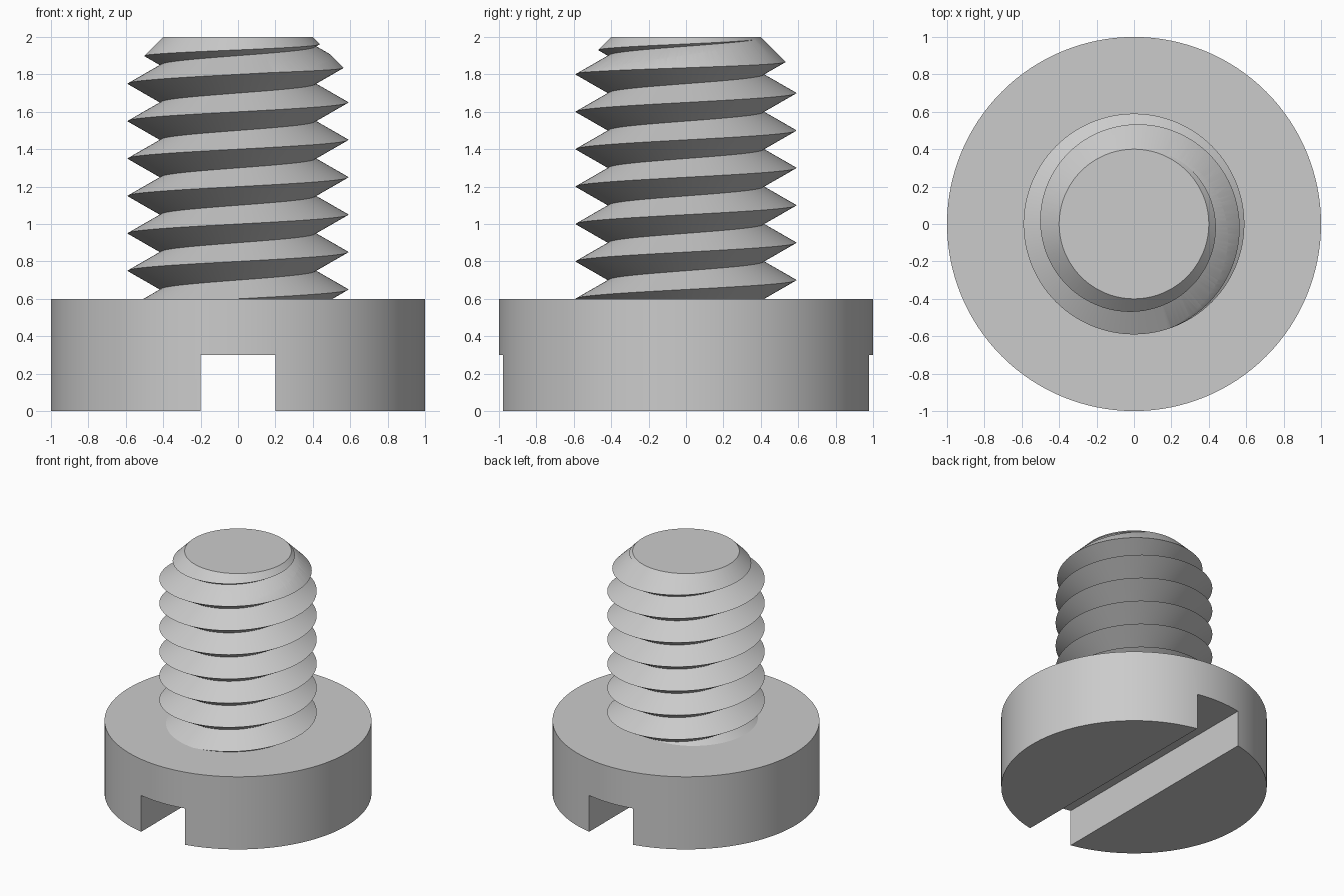
import bpy, bmesh
from math import cos, sin, tau, radians

cube = bpy.data.objects.get("Cube")
if cube:
    bpy.data.objects.remove(cube, do_unlink=True)

SEGMENTS = 128
PITCH, CREST, ROOT = 0.2, 0.59, 0.415

steel = bpy.data.materials.new("grey steel")
steel.use_nodes = True
grey = (0.6, 0.6, 0.6, 1)
steel.diffuse_color = grey
steel.node_tree.nodes["Principled BSDF"].inputs["Base Color"].default_value = grey


def make_object(name, bm):
    bmesh.ops.recalc_face_normals(bm, faces=bm.faces)
    mesh = bpy.data.meshes.new(name)
    bm.to_mesh(mesh)
    bm.free()
    obj = bpy.data.objects.new(name, mesh)
    bpy.context.collection.objects.link(obj)
    mesh.materials.append(steel)
    return obj


def lathe(name, profile):
    """Closed solid of revolution from (radius, height) pairs."""
    bm = bmesh.new()
    rings = [[bm.verts.new((r * cos(tau * i / SEGMENTS), r * sin(tau * i / SEGMENTS), z))
              for i in range(SEGMENTS)] for r, z in profile]
    for low, high in zip(rings, rings[1:]):
        for i in range(SEGMENTS):
            k = (i + 1) % SEGMENTS
            bm.faces.new((low[i], low[k], high[k], high[i]))
    bm.faces.new(rings[0])
    bm.faces.new(rings[-1])
    return make_object(name, bm)


def helical_rod(name, start, rows):
    """Solid V-thread rod; each turn climbs two rows."""
    bm = bmesh.new()
    columns = []
    for i in range(SEGMENTS):
        a = tau * i / SEGMENTS
        column = []
        for j in range(rows + 1):
            r = ROOT if j % 2 else CREST
            z = start + PITCH * (i / SEGMENTS + j / 2)
            column.append(bm.verts.new((r * cos(a), r * sin(a), z)))
        columns.append(column)
    columns.append(columns[0][2:])  # the last column meets the first one turn up
    for left, right in zip(columns, columns[1:]):
        for j in range(min(len(left), len(right)) - 1):
            bm.faces.new((left[j], right[j], right[j + 1], left[j + 1]))
    # close both ends with fans
    top = start + PITCH * rows / 2
    tips = [bm.verts.new((0, 0, start)), bm.verts.new((0, 0, top + PITCH))]
    for edge in [e for e in bm.edges if e.is_boundary]:
        tip = tips[edge.verts[0].co.z > (start + top) / 2]
        bm.faces.new((*edge.verts, tip))
    return make_object(name, bm)


def combine(obj, cutter, operation):
    """Apply a boolean and discard the helper."""
    cutter.hide_render = True
    mod = obj.modifiers.new(operation.lower(), "BOOLEAN")
    mod.operation, mod.object, mod.solver = operation, cutter, "EXACT"
    bpy.ops.object.select_all(action="DESELECT")
    bpy.context.view_layer.objects.active = obj
    obj.select_set(True)
    bpy.ops.object.modifier_apply(modifier=mod.name)
    bpy.data.objects.remove(cutter, do_unlink=True)
    bpy.ops.object.shade_smooth_by_angle(angle=radians(25))


# Slotted head
head = lathe("slotted_head", [(1, 0), (1, 0.6)])
slot = bmesh.new()
bmesh.ops.create_cube(slot, size=1)
bmesh.ops.scale(slot, vec=(0.4, 3, 0.6), verts=slot.verts)
combine(head, make_object("slot_cutter", slot), "DIFFERENCE")

# Threaded shank with a chamfered tip
shank = helical_rod("threaded_shank", 0.25, 20)
envelope = lathe("tip_envelope", [(0.9, 0.58), (0.9, 1.5), (0.4, 2)])
combine(shank, envelope, "INTERSECT")
